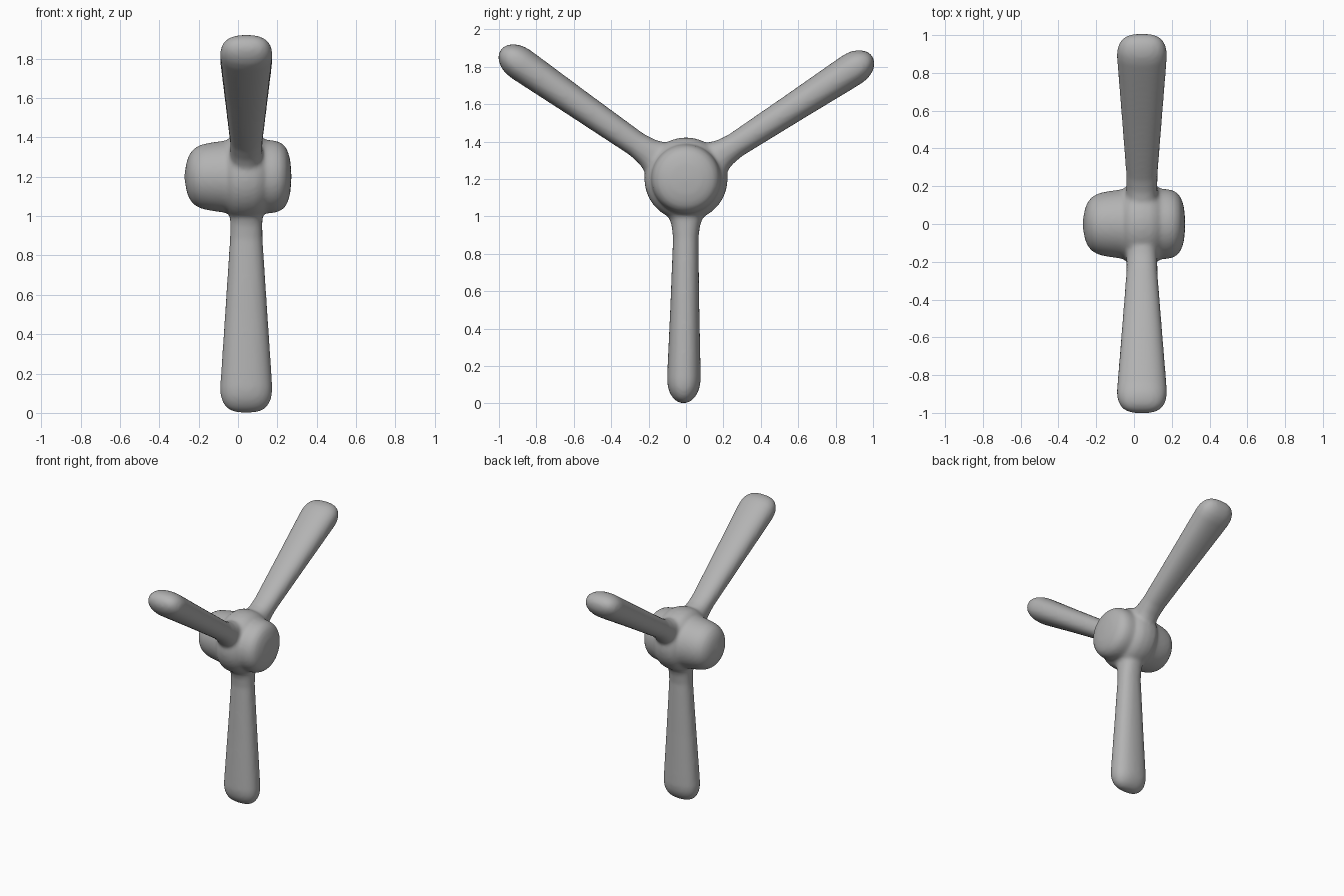
import bpy, bmesh
from math import sin, cos, pi, radians
from mathutils import Vector

if "Cube" in bpy.data.objects:
    bpy.data.objects.remove(bpy.data.objects["Cube"])

CX, CZ = 0.042, 1.205


def spow(v, e):
    return abs(v) ** e * (1 if v >= 0 else -1)


def skin(bm, rings):
    # bridge consecutive rings and cap both ends
    n = len(rings[0])
    loops = [[bm.verts.new(p) for p in r] for r in rings]
    for a, b in zip(loops, loops[1:]):
        for i in range(n):
            j = (i + 1) % n
            bm.faces.new((a[i], a[j], b[j], b[i]))
    bm.faces.new(loops[0][::-1])
    bm.faces.new(loops[-1])


def hub(bm, profile, n=48):
    skin(bm, [[Vector((x, r * cos(2 * pi * i / n), 1.2 + r * sin(2 * pi * i / n)))
               for i in range(n)] for x, r in profile])


# Blade stations: distance from hub centre, half width, half thickness
STATIONS = [(0, .082, .075), (.17, .082, .11), (.21, .082, .092), (.25, .082, .077),
            (.32, .083, .068), (.7, .108, .078), (1.0, .128, .088), (1.08, .133, .09),
            (1.12, .130, .085), (1.15, .120, .074), (1.175, .104, .058),
            (1.19, .085, .042), (1.2, .06, .025), (1.204, .03, .01)]


def blade(bm, angle, length, n=32):
    d = Vector((0, cos(angle), sin(angle)))
    side = Vector((0, -d.z, d.y))
    rings = []
    for s, w, t in STATIONS:
        c = Vector((CX, 0, CZ)) + d * s * length - side * 0.013 * max(0, s - .2)
        rings.append([c + Vector((w * spow(cos(2 * pi * i / n), .88), 0, 0))
                      + side * t * spow(sin(2 * pi * i / n), .88) for i in range(n)])
    skin(bm, rings)


bm = bmesh.new()
# Rear and front hub casing
hub(bm, [(-.273, .01), (-.26, .08), (-.247, .113), (-.225, .142), (-.19, .162),
         (-.14, .173), (-.06, .184), (.1, .188), (.15, .187), (.19, .183),
         (.22, .172), (.243, .15), (.257, .118), (.266, .08), (.271, .02)])
# Collar carrying the blades
hub(bm, [(-.055, .182), (-.042, .2), (-.015, .217), (.04, .223), (.09, .217),
         (.122, .202), (.14, .183)])
# Three blades
for a, length in ((-90, 1), (33.8, .988), (146, 1)):
    blade(bm, radians(a), length)
bmesh.ops.recalc_face_normals(bm, faces=bm.faces)
me = bpy.data.meshes.new("propeller")
bm.to_mesh(me)
bm.free()
ob = bpy.data.objects.new("propeller", me)
bpy.context.collection.objects.link(ob)

# Dark grey finish
mat = bpy.data.materials.new("dark_grey")
mat.diffuse_color = (0.45, 0.45, 0.45, 1)
mat.use_nodes = True
mat.node_tree.nodes["Principled BSDF"].inputs["Base Color"].default_value = mat.diffuse_color
me.materials.append(mat)

# Fuse the parts and soften the joints
rm = ob.modifiers.new("fuse", 'REMESH')
rm.mode = 'VOXEL'
rm.voxel_size = 0.011
rm.use_smooth_shade = True
sm = ob.modifiers.new("soften", 'SMOOTH')
sm.factor = 0.5
sm.iterations = 12
for p in me.polygons:
    p.use_smooth = True
